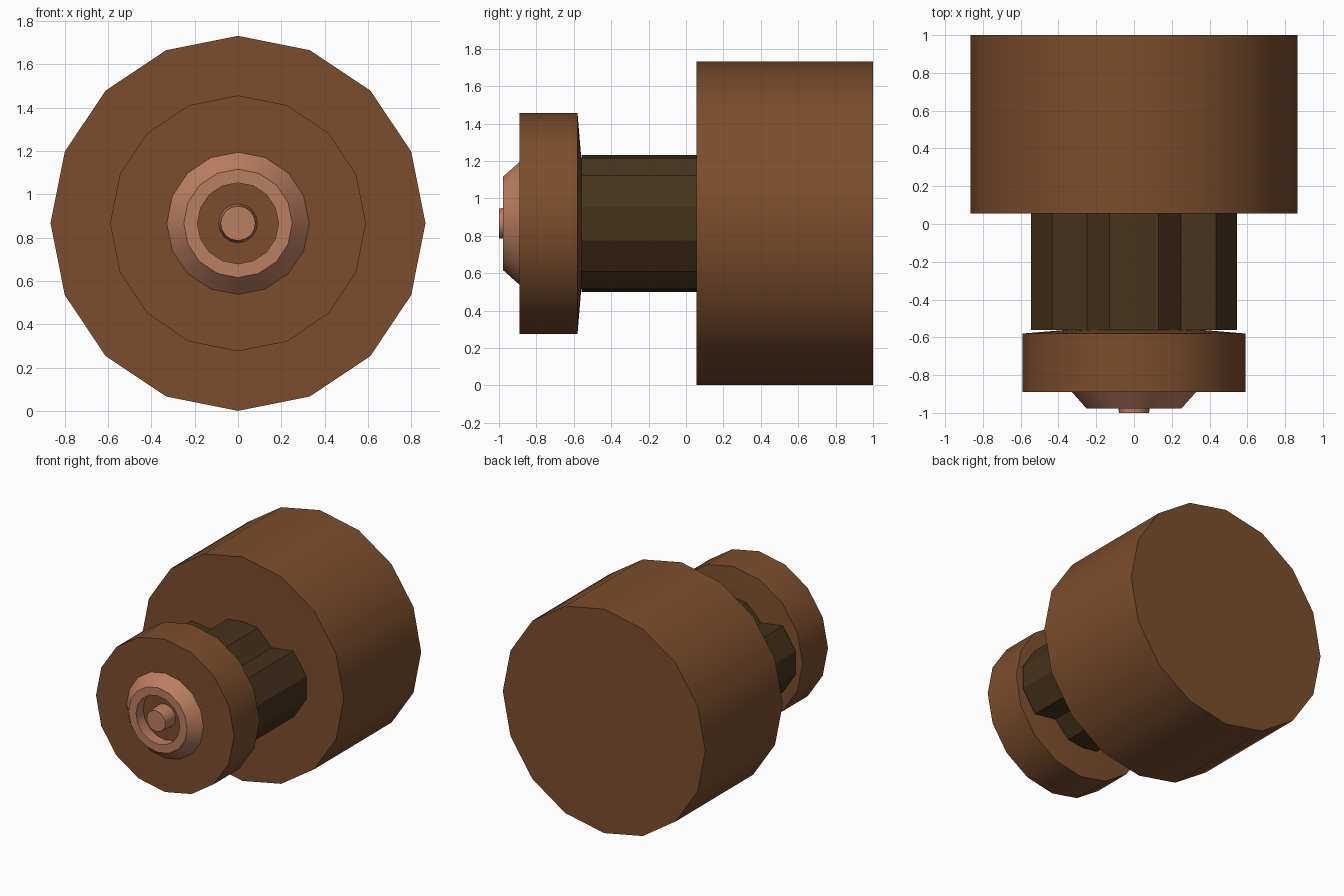
import bpy, bmesh, math

if "Cube" in bpy.data.objects:
    bpy.data.objects.remove(bpy.data.objects["Cube"])

CZ = 0.866   # height of the common axis
SIDES = 16


def material(name, rgb):
    m = bpy.data.materials.new(name)
    m.diffuse_color = (*rgb, 1)
    m.use_nodes = True
    m.node_tree.nodes["Principled BSDF"].inputs["Base Color"].default_value = m.diffuse_color
    return m


brown = material("brown", (0.20, 0.075, 0.026))
copper = material("copper", (0.50, 0.21, 0.12))
dark = material("dark_brown", (0.062, 0.033, 0.011))


def finish(bm, name, mat, angle=30):
    bmesh.ops.recalc_face_normals(bm, faces=bm.faces)
    me = bpy.data.meshes.new(name)
    bm.to_mesh(me)
    bm.free()
    ob = bpy.data.objects.new(name, me)
    bpy.context.collection.objects.link(ob)
    me.materials.append(mat)
    bpy.ops.object.select_all(action='DESELECT')
    ob.select_set(True)
    bpy.context.view_layer.objects.active = ob
    bpy.ops.object.shade_smooth_by_angle(angle=math.radians(angle))
    return ob


def turned(name, profile, mat, closed=False):
    """Revolve (radius, y) points about the y axis; cap ends or close the loop."""
    bm = bmesh.new()
    rings = []
    for r, y in profile:
        angles = [2 * math.pi * i / SIDES for i in range(SIDES)]
        rings.append([bm.verts.new((r * math.sin(a), y, CZ + r * math.cos(a)))
                      for a in angles])
    pairs = list(zip(rings, rings[1:]))
    if closed:
        pairs.append((rings[-1], rings[0]))
    else:
        bm.faces.new(rings[0])
        bm.faces.new(rings[-1])
    for a, b in pairs:
        for i in range(SIDES):
            j = (i + 1) % SIDES
            bm.faces.new((a[i], a[j], b[j], b[i]))
    return finish(bm, name, mat)


def extruded(name, outline, y0, y1, mat):
    """Extrude an (x, z) outline along y."""
    bm = bmesh.new()
    face = bm.faces.new([bm.verts.new((x, y0, CZ + z)) for x, z in outline])
    out = bmesh.ops.extrude_face_region(bm, geom=[face])
    verts = [v for v in out["geom"] if isinstance(v, bmesh.types.BMVert)]
    bmesh.ops.translate(bm, verts=verts, vec=(0, y1 - y0, 0))
    return finish(bm, name, mat)


# Large rear drum
turned("rear_drum", [(0.865, 0.055), (0.865, 1.0)], brown)

# Front disc with a shallow tapered back
turned("front_disc", [(0.59, -0.89), (0.59, -0.58), (0.35, -0.56)], brown)

# Lobed neck: one quarter outline mirrored to all four
quarter = [(0.0, 0.367), (0.13, 0.35), (0.25, 0.23), (0.435, 0.256), (0.545, 0.09)]
right = quarter + [(x, -z) for x, z in reversed(quarter)]
left = [(-x, z) for x, z in reversed(right[1:-1])]
extruded("lobed_neck", right + left, -0.56, 0.06, dark)

# Chamfered hollow collar on the front disc
turned("front_collar", [(0.33, -0.888), (0.25, -0.978), (0.187, -0.978), (0.187, -0.888)],
       copper, closed=True)

# Small centre pin inside the collar
turned("centre_pin", [(0.09, -0.888), (0.08, -1.0)], copper)
